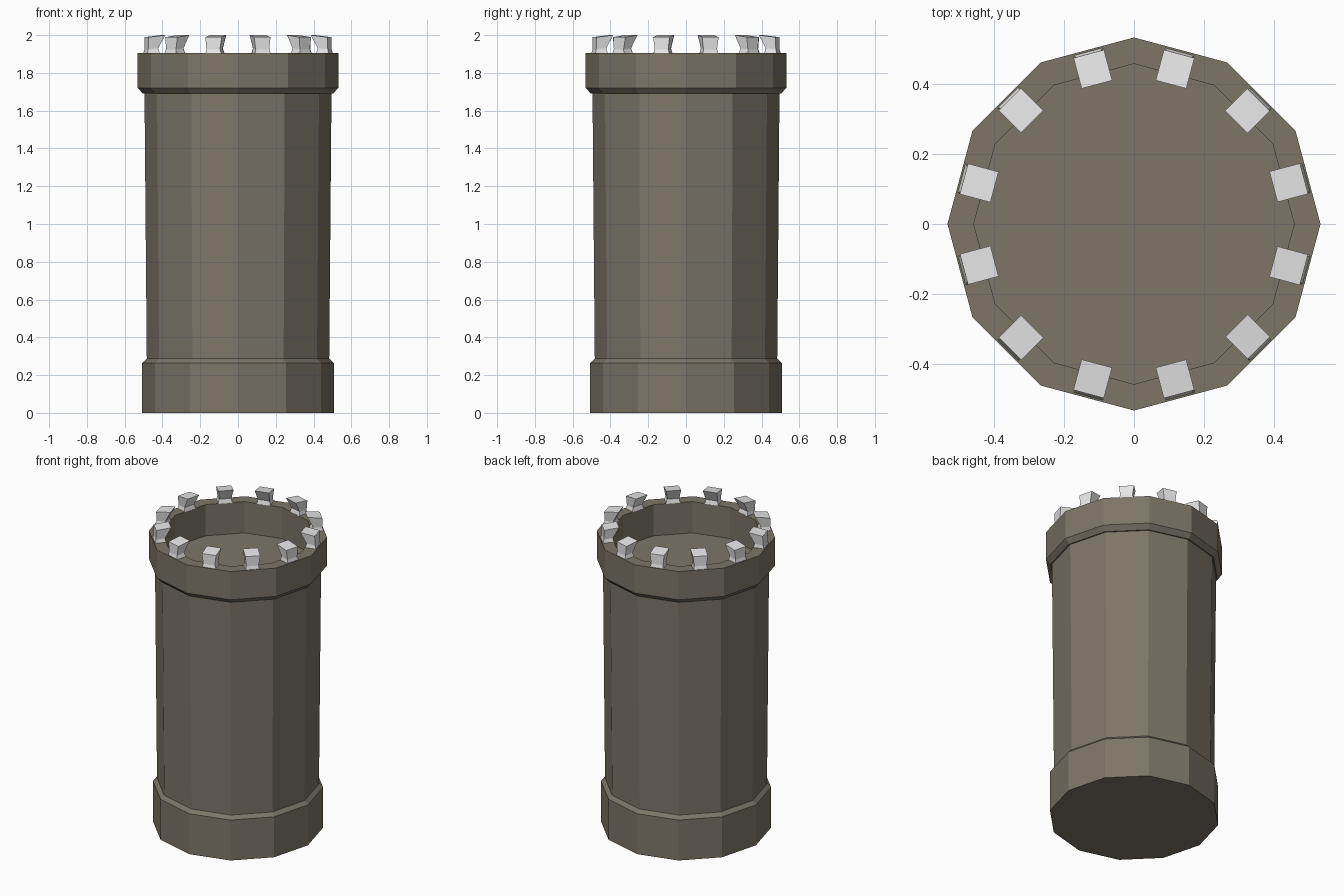
import bpy, math, random

if "Cube" in bpy.data.objects:
    bpy.data.objects.remove(bpy.data.objects["Cube"])

random.seed(4)
SIDES = 12


def material(name, color):
    m = bpy.data.materials.new(name)
    m.diffuse_color = (*color, 1)
    m.use_nodes = True
    m.node_tree.nodes["Principled BSDF"].inputs["Base Color"].default_value = m.diffuse_color
    return m


stone = material("brown stone", (0.205, 0.182, 0.137))
pale = material("pale grey stone", (0.8, 0.8, 0.8))


def make(name, verts, faces, mat):
    me = bpy.data.meshes.new(name)
    me.from_pydata(verts, [], faces)
    me.materials.append(mat)
    ob = bpy.data.objects.new(name, me)
    bpy.context.collection.objects.link(ob)
    return ob


def lofted(name, rings, mat):
    """Join equal rings of points (bottom to top) and cap both ends."""
    n = len(rings[0])
    verts = [p for r in rings for p in r]
    faces = [tuple(reversed(range(n)))]
    for k in range(len(rings) - 1):
        for i in range(n):
            j = (i + 1) % n
            faces.append((k * n + i, k * n + j, (k + 1) * n + j, (k + 1) * n + i))
    last = (len(rings) - 1) * n
    faces.append(tuple(range(last, last + n)))
    return make(name, verts, faces, mat)


# Tower body: plinth, shaft, flared collar, rim and sunken floor
profile = [(0.507, 0), (0.507, 0.265), (0.483, 0.287), (0.495, 1.69),
           (0.503, 1.69), (0.531, 1.72), (0.531, 1.905), (0.456, 1.905),
           (0.456, 1.70)]
lofted("tower", [[(r * math.cos(2 * math.pi * i / SIDES),
                   r * math.sin(2 * math.pi * i / SIDES), z)
                  for i in range(SIDES)] for r, z in profile], stone)

# Merlons: pinched blocks leaning inward, one in the middle of each side
# rows: inner radius, outer radius, half width, inner z, outer z
rows = [(0.440, 0.508, 0.043, 1.903, 1.903),
        (0.447, 0.502, 0.037, 1.930, 1.925),
        (0.411, 0.501, 0.045, 1.999, 1.988)]
for k in range(SIDES):
    a = math.radians(15 + 30 * k)
    c, s = math.cos(a), math.sin(a)
    rings = []
    for ri, ro, h, zi, zo in rows:
        t = random.uniform(-0.002, 0.002)
        corners = [(ri, -h, zi), (ro, -h, zo), (ro, h, zo), (ri, h, zi)]
        rings.append([(x * c - (y + t) * s, x * s + (y + t) * c, z)
                      for x, y, z in corners])
    # keep the top's highest edge at full height
    rings[-1] = [(x, y, min(z + 0.001, 2.0)) for x, y, z in rings[-1]]
    lofted(f"merlon_{k + 1}", rings, pale)
